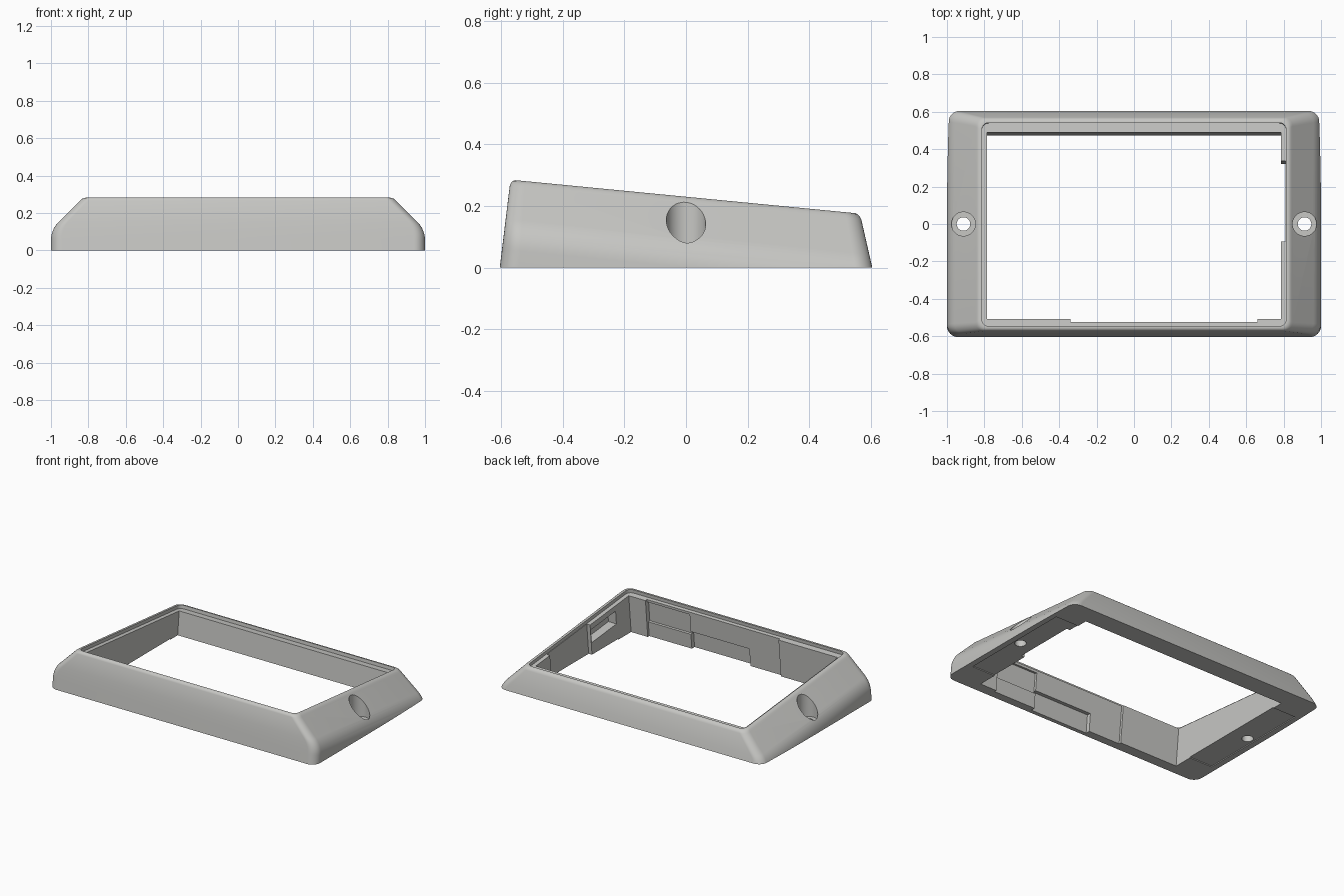
import bpy, bmesh, math
from mathutils import Vector

if "Cube" in bpy.data.objects:
    bpy.data.objects.remove(bpy.data.objects["Cube"])

TILT = 0.097     # slope of the top face, falling towards the back
TOP = 0.23       # top height at the middle

mat = bpy.data.materials.new("light_grey")
mat.diffuse_color = (0.57, 0.57, 0.55, 1)
mat.use_nodes = True
mat.node_tree.nodes["Principled BSDF"].inputs["Base Color"].default_value = mat.diffuse_color


def make(name, bm):
    bmesh.ops.recalc_face_normals(bm, faces=bm.faces)
    me = bpy.data.meshes.new(name)
    bm.to_mesh(me)
    bm.free()
    ob = bpy.data.objects.new(name, me)
    bpy.context.collection.objects.link(ob)
    me.materials.append(mat)
    return ob


def ring(hx, y0, y1, r, seg=8):
    """Rounded rectangle outline."""
    pts = []
    corners = [(hx - r, y1 - r), (-hx + r, y1 - r), (-hx + r, y0 + r), (hx - r, y0 + r)]
    for k, (cx, cy) in enumerate(corners):
        for i in range(seg + 1):
            a = math.pi / 2 * (k + i / seg)
            pts.append((cx + r * math.cos(a), cy + r * math.sin(a)))
    return pts


def loft(layers, lean):
    """Stack outlines (points, height) parallel to the tilted top."""
    bm = bmesh.new()
    rows = [[bm.verts.new((x, y + lean * TILT * (u - TOP), u - TILT * y)) for x, y in pts]
            for pts, u in layers]
    n = len(rows[0])
    for a, b in zip(rows, rows[1:]):
        for i in range(n):
            bm.faces.new((a[i], a[(i + 1) % n], b[(i + 1) % n], b[i]))
    bm.faces.new(rows[0])
    bm.faces.new(rows[-1])
    return bm


def tilted_box(x0, x1, y0, y1, u0, u1):
    pts = [(x0, y0), (x1, y0), (x1, y1), (x0, y1)]
    return loft([(pts, u0), (pts, u1)], 1)


def cylinder(x, r, z0, z1):
    bm = bmesh.new()
    bmesh.ops.create_cone(bm, cap_ends=True, segments=48, radius1=r, radius2=r, depth=z1 - z0)
    bmesh.ops.translate(bm, verts=bm.verts, vec=(x, 0, (z0 + z1) / 2))
    return bm


def cut(body, bm):
    cutter = make("cutter", bm)
    cutter.hide_render = True
    mod = body.modifiers.new("cut", 'BOOLEAN')
    mod.operation, mod.solver, mod.object = 'DIFFERENCE', 'EXACT', cutter
    bpy.context.view_layer.objects.active = body
    bpy.ops.object.modifier_apply(modifier=mod.name)
    bpy.data.objects.remove(cutter)


# Outer shell: upright ends, rounded into 45 degree slopes, small soft top edge
levels = [(-0.09, 1.0, 0)]
for i in range(9):
    a = math.pi / 4 * i / 8
    levels.append((0.002 + 0.14 * math.sin(a), 0.86 + 0.14 * math.cos(a), 0))
levels += [(0.212, 0.848, 0), (0.221, 0.840, 0.003), (0.227, 0.832, 0.008), (TOP, 0.823, 0.016)]
layers = []
for u, hx, inset in levels:
    front = -0.605 + 0.035 * (u + 0.059) / 0.289 + inset
    back = 0.605 - 0.04 * (u - 0.059) / 0.171 - inset
    layers.append((ring(hx, front, back, 0.06 - 0.06 * max(u, 0)), u))
bm = loft(layers, 0)
geom = bm.verts[:] + bm.edges[:] + bm.faces[:]
res = bmesh.ops.bisect_plane(bm, geom=geom, plane_co=(0, 0, 0), plane_no=(0, 0, -1), clear_outer=True)
edges = [e for e in res["geom_cut"] if isinstance(e, bmesh.types.BMEdge)]
bmesh.ops.contextual_create(bm, geom=edges)
frame = make("bezel_frame", bm)

# Panel recess under the rim, then the main opening
rim = ring(0.813, -0.546, 0.541, 0.035)
cut(frame, loft([(rim, 0.207), (rim, 0.4)], 1))
cut(frame, tilted_box(-0.785, 0.785, -0.505, 0.492, -0.3, 0.4))

# Clearances in the front inner wall
cut(frame, tilted_box(-0.34, 0.66, -0.521, -0.4, -0.3, 0.4))
cut(frame, tilted_box(0.34, 0.66, -0.537, -0.4, 0.05, 0.19))
cut(frame, tilted_box(-0.1, 0.34, -0.55, -0.4, -0.3, 0.07))

# Clearances in the right inner wall
cut(frame, tilted_box(0.7, 0.810, -0.09, 0.34, -0.3, 0.4))
cut(frame, tilted_box(0.7, 0.845, -0.36, -0.095, 0.08, 0.17))

# Screw holes with counterbores, and a shallow recess under each end
for s in (-1, 1):
    cut(frame, cylinder(s * 0.912, 0.064, 0.055, 0.5))
    cut(frame, cylinder(s * 0.912, 0.036, -0.2, 0.3))
    pad = bmesh.new()
    bmesh.ops.create_cube(pad, size=1)
    bmesh.ops.scale(pad, verts=pad.verts, vec=Vector((0.2, 0.8, 0.012)))
    bmesh.ops.translate(pad, verts=pad.verts, vec=(s * 0.86, 0, 0))
    cut(frame, pad)

# Smooth rounded areas, crisp edges
bpy.ops.object.select_all(action='DESELECT')
frame.select_set(True)
bpy.context.view_layer.objects.active = frame
bpy.ops.object.shade_smooth_by_angle(angle=math.radians(30))
